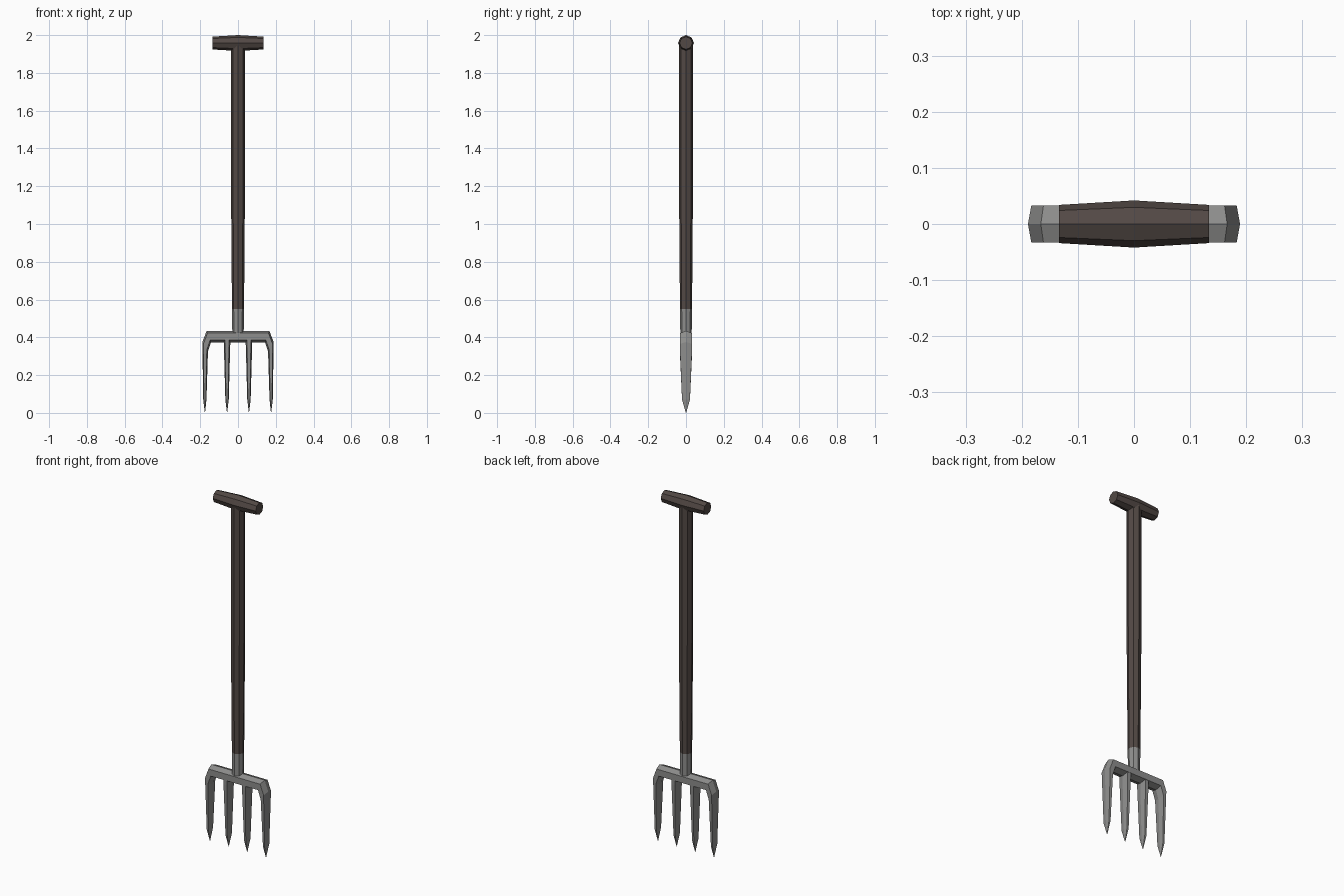
import bpy, math

if "Cube" in bpy.data.objects:
    bpy.data.objects.remove(bpy.data.objects["Cube"])


def material(name, rgb):
    m = bpy.data.materials.new(name)
    m.diffuse_color = (*rgb, 1)
    m.use_nodes = True
    m.node_tree.nodes["Principled BSDF"].inputs["Base Color"].default_value = m.diffuse_color
    return m


wood = material("dark wood", (0.085, 0.066, 0.059))
metal = material("grey metal", (0.27, 0.27, 0.265))


def loft(name, rings, mat):
    """Skin equal-sized rings of points and cap both ends."""
    n = len(rings[0])
    verts = [p for r in rings for p in r]
    faces = [(k * n + i, k * n + (i + 1) % n, (k + 1) * n + (i + 1) % n, (k + 1) * n + i)
             for k in range(len(rings) - 1) for i in range(n)]
    faces += [tuple(reversed(range(n))), tuple(range(len(verts) - n, len(verts)))]
    me = bpy.data.meshes.new(name)
    me.from_pydata(verts, [], faces)
    me.materials.append(mat)
    ob = bpy.data.objects.new(name, me)
    bpy.context.collection.objects.link(ob)
    # consistent outward normals
    import bmesh
    bm = bmesh.new()
    bm.from_mesh(me)
    bmesh.ops.recalc_face_normals(bm, faces=bm.faces)
    bm.to_mesh(me)
    bm.free()
    return ob


def octagon(r):
    return [(r * math.cos(i * math.pi / 4), r * math.sin(i * math.pi / 4)) for i in range(8)]


def upright(name, profile, mat):
    return loft(name, [[(x, y, z) for x, y in octagon(r)] for r, z in profile], mat)


def blade_ring(a, b, depth):
    """Six-sided section: ridges at a and b on y = 0, flat sides at +-depth."""
    def mix(t):
        return a[0] + (b[0] - a[0]) * t, a[1] + (b[1] - a[1]) * t
    pts = [(0, 0), (0.2, depth), (0.8, depth), (1, 0), (0.8, -depth), (0.2, -depth)]
    return [(mix(t)[0], y, mix(t)[1]) for t, y in pts]


# Wooden shaft and metal socket
upright("shaft", [(0.032, 0.55), (0.0375, 1.25), (0.0375, 1.95)], wood)
upright("socket", [(0.030, 0.41), (0.032, 0.55)], metal)

# Cross grip, thicker in the middle
loft("grip", [[(x, a, 1.958 + b) for a, b in octagon(r)]
              for x, r in ((-0.134, 0.034), (0, 0.042), (0.134, 0.034))], wood)

# Crossbar bending down into the two outer tines
side = [((0.166, 0.434), (0.143, 0.373), 0.033),
        ((0.189, 0.375), (0.159, 0.325), 0.033),
        ((0.184, 0.07), (0.167, 0.07), 0.021),
        ((0.1755, 0.0), (0.1745, 0.0), 0.001)]
right = [blade_ring(*s) for s in side]
left = [[(-x, y, z) for x, y, z in r] for r in reversed(right)]
loft("crossbar_and_outer_tines", left + right, metal)

# Two inner tines
for label, c in (("left", -0.058), ("right", 0.058)):
    loft(label + "_inner_tine",
         [blade_ring((c + t, z), (c - t, z), d) for t, z, d in
          ((0.018, 0.40, 0.032), (0.017, 0.36, 0.032), (0.009, 0.07, 0.021), (0.0005, 0.0, 0.001))],
         metal)
